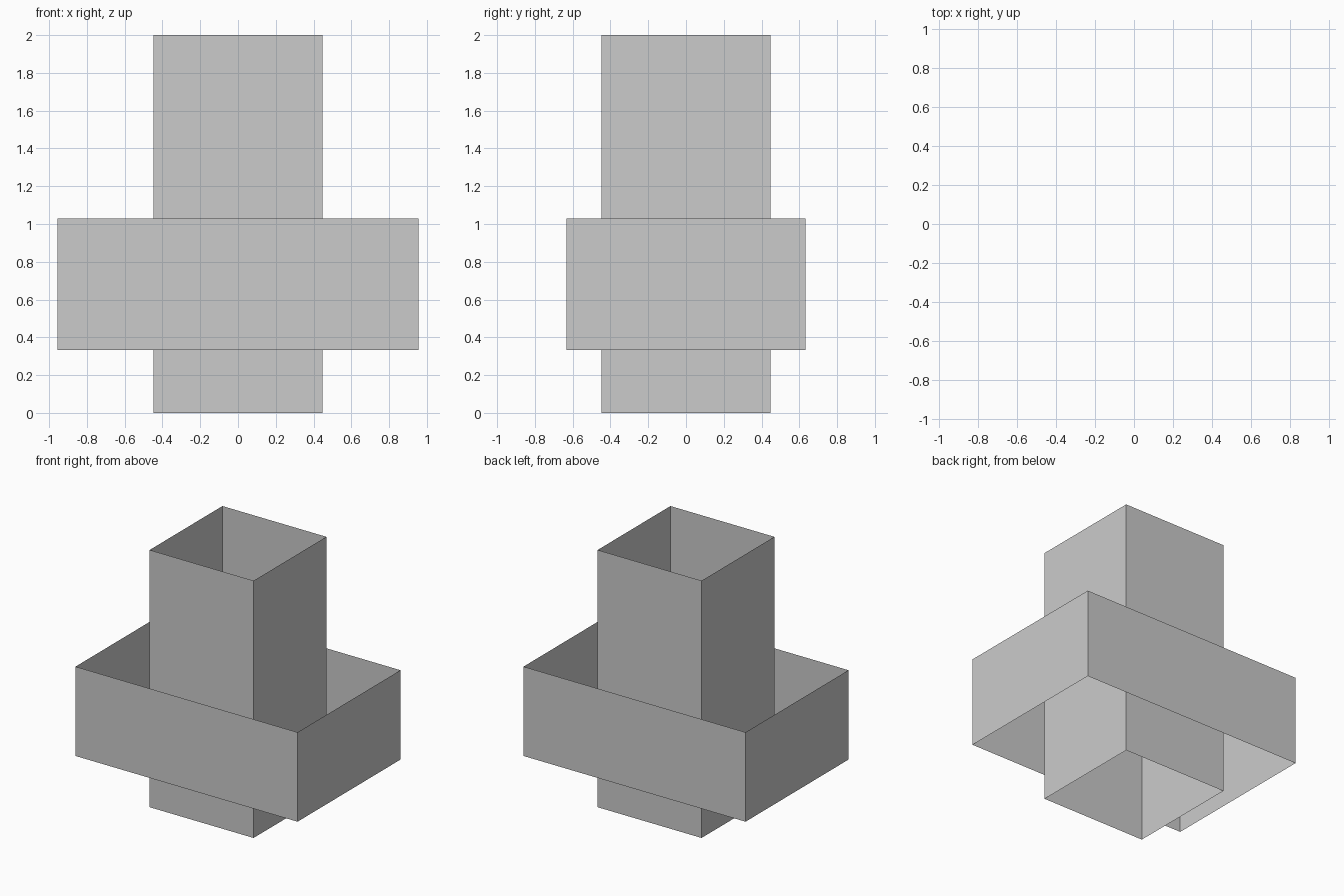
import bpy, bmesh

if "Cube" in bpy.data.objects:
    bpy.data.objects.remove(bpy.data.objects["Cube"])


def open_sleeve(name, hx, hy, z0, z1):
    """Four thin walls, open at the top and bottom."""
    bm = bmesh.new()
    ring = [bm.verts.new((sx * hx, sy * hy, z0))
            for sx, sy in ((-1, -1), (1, -1), (1, 1), (-1, 1))]
    edges = [bm.edges.new((ring[i], ring[(i + 1) % 4])) for i in range(4)]
    new = bmesh.ops.extrude_edge_only(bm, edges=edges)["geom"]
    verts = [g for g in new if isinstance(g, bmesh.types.BMVert)]
    bmesh.ops.translate(bm, verts=verts, vec=(0, 0, z1 - z0))
    # Make the walls face outward
    for f in bm.faces:
        f.normal_update()
        c = f.calc_center_median()
        if f.normal.x * c.x + f.normal.y * c.y < 0:
            f.normal_flip()
    mesh = bpy.data.meshes.new(name)
    bm.to_mesh(mesh)
    bm.free()
    obj = bpy.data.objects.new(name, mesh)
    bpy.context.collection.objects.link(obj)
    return obj


# Tall square tube
open_sleeve("inner_tube", 0.447, 0.447, 0.0, 2.0)
# Wide rectangular band around it
open_sleeve("outer_band", 0.955, 0.632, 0.333, 1.028)
